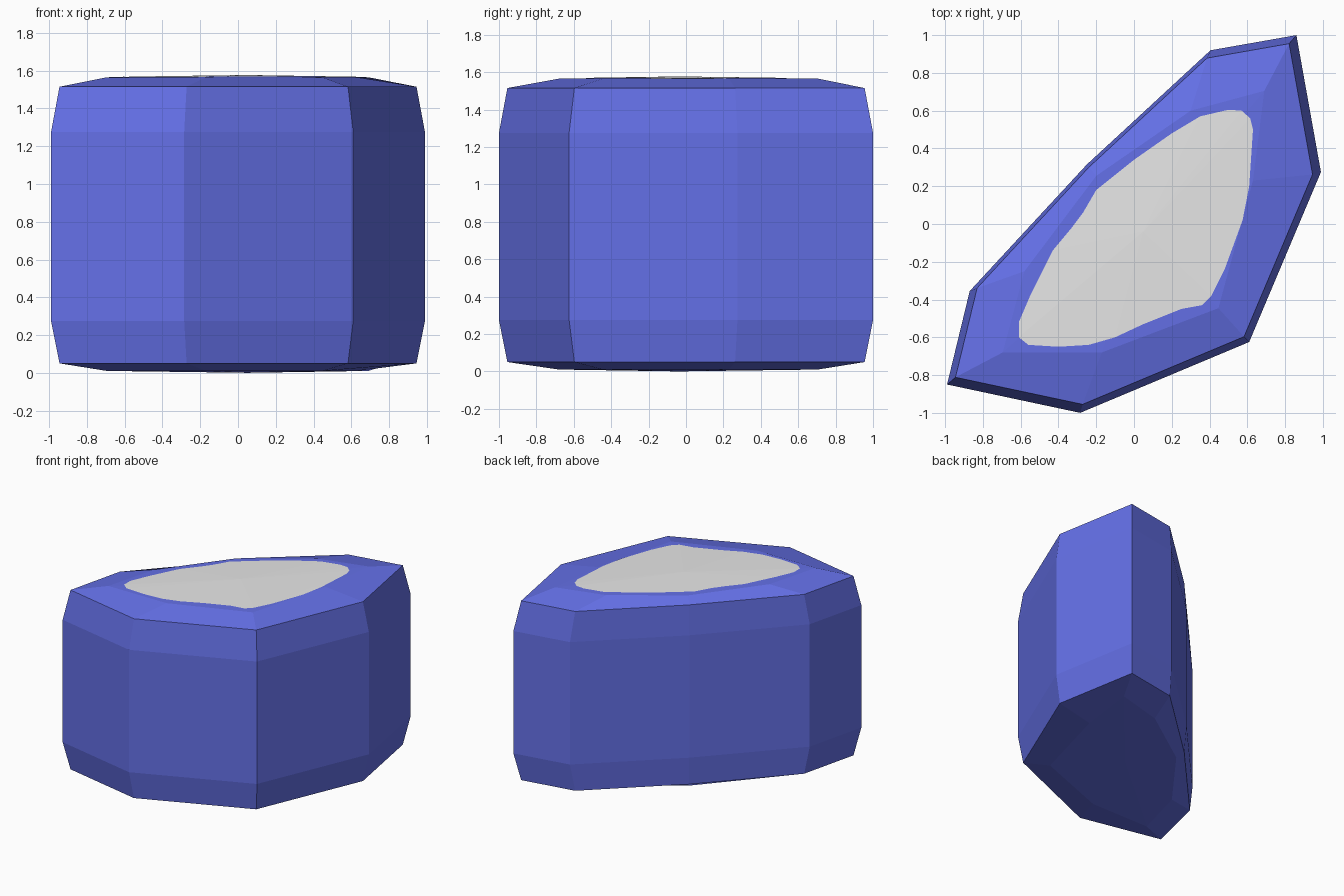
import bpy, bmesh
from mathutils import Vector
from mathutils.bvhtree import BVHTree

if "Cube" in bpy.data.objects:
    bpy.data.objects.remove(bpy.data.objects["Cube"])


def material(name, rgb):
    m = bpy.data.materials.new(name)
    m.diffuse_color = (*rgb, 1)
    m.use_nodes = True
    m.node_tree.nodes["Principled BSDF"].inputs["Base Color"].default_value = m.diffuse_color
    return m


def add_object(name, bm, mat):
    bmesh.ops.recalc_face_normals(bm, faces=bm.faces)
    me = bpy.data.meshes.new(name)
    bm.to_mesh(me)
    me.materials.append(mat)
    ob = bpy.data.objects.new(name, me)
    bpy.context.collection.objects.link(ob)
    return ob


def loft(bm, rings):
    """Join rings of equal point count with flat quads."""
    loops = [[bm.verts.new(p) for p in r] for r in rings]
    for a, b in zip(loops, loops[1:]):
        n = len(a)
        for i in range(n):
            j = (i + 1) % n
            bm.faces.new((a[i], a[j], b[j], b[i]))
    return loops


def fan(bm, loop, tip):
    t = bm.verts.new(tip)
    for i in range(len(loop)):
        bm.faces.new((loop[i], loop[(i + 1) % len(loop)], t))


blue = material("crystal blue", (0.128, 0.162, 0.80))
grey = material("pale grey", (0.80, 0.80, 0.80))

# Crystal body: eight-sided outline, chamfered at both ends
OUTER = [(0.86, 1.0), (0.405, 0.92), (-0.25, 0.315), (-0.87, -0.355),
         (-0.99, -0.85), (-0.285, -1.0), (0.61, -0.625), (0.99, 0.275)]
CAP = [(0.69, 0.705), (0.30, 0.60), (-0.20, 0.255), (-0.58, -0.25),
       (-0.695, -0.68), (-0.17, -0.68), (0.447, -0.446), (0.63, 0.23)]
H = 1.575


def ring(points, s, z):
    return [(x * s, y * s, z) for x, y in points]


rings = [ring(CAP, 1, 0.01), ring(OUTER, 0.955, 0.05), ring(OUTER, 1, 0.275),
         ring(OUTER, 1, H - 0.3), ring(OUTER, 0.955, H - 0.06), ring(CAP, 1, H - 0.01)]
bm = bmesh.new()
loops = loft(bm, rings)
fan(bm, loops[0], (0.05, -0.04, 0))
fan(bm, loops[-1], (0.05, -0.04, H))
add_object("crystal_body", bm, blue)
surface = BVHTree.FromBMesh(bm)

# Grey patch: thin skin that follows the top of the body
PATCH = [(0.50, 0.605), (0.57, 0.60), (0.615, 0.56), (0.63, 0.50), (0.61, 0.2),
         (0.575, 0.02), (0.48, -0.24), (0.41, -0.38), (0.36, -0.43), (0.25, -0.45),
         (0.05, -0.53), (-0.1, -0.60), (-0.24, -0.64), (-0.40, -0.65),
         (-0.56, -0.64), (-0.61, -0.60), (-0.61, -0.52), (-0.55, -0.38),
         (-0.43, -0.14), (-0.33, -0.02), (-0.27, 0.06), (-0.2, 0.18),
         (0, 0.34), (0.2, 0.48), (0.35, 0.57)]


def on_top(x, y):
    hit = surface.ray_cast(Vector((x, y, 3)), Vector((0, 0, -1)))[0]
    return (x, y, hit.z + 0.002)


def toward_centre(s):
    return [on_top(0.05 + (x - 0.05) * s, -0.04 + (y + 0.04) * s) for x, y in PATCH]


bm2 = bmesh.new()
loops = loft(bm2, [toward_centre(s) for s in (1, 0.9, 0.75, 0.5, 0.25)])
fan(bm2, loops[-1], on_top(0.05, -0.04))
patch = add_object("top_patch", bm2, grey)
if patch.data.polygons[0].normal.z < 0:
    patch.data.flip_normals()
bm.free()
bm2.free()
